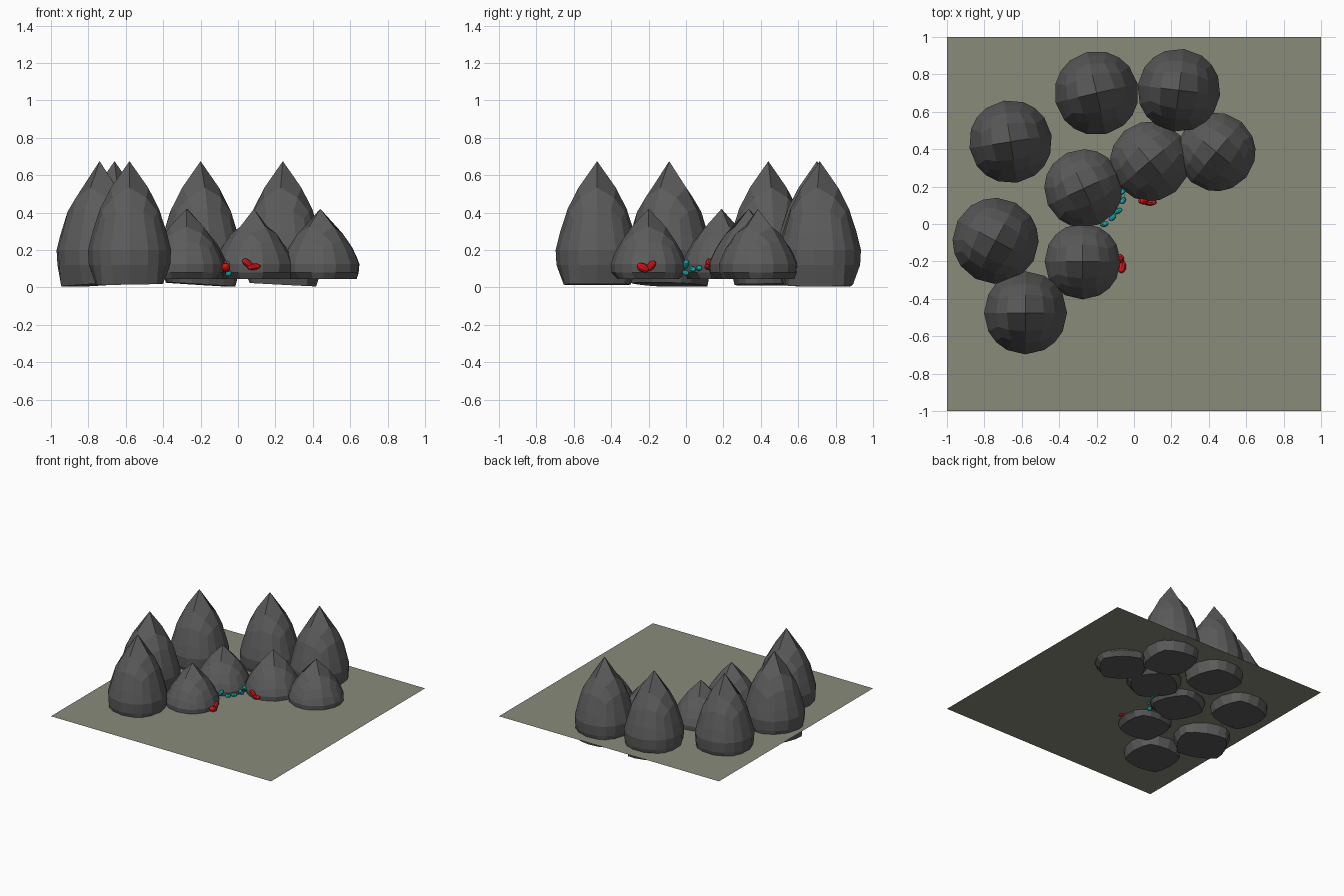
import bpy, bmesh, math
from mathutils import Vector

cube = bpy.data.objects.get("Cube")
if cube:
    bpy.data.objects.remove(cube, do_unlink=True)


def material(name, color):
    m = bpy.data.materials.new(name)
    m.use_nodes = True
    m.diffuse_color = (*color, 1)
    bsdf = next(n for n in m.node_tree.nodes if n.type == 'BSDF_PRINCIPLED')
    bsdf.inputs["Base Color"].default_value = (*color, 1)
    return m


STONE = material("dark grey stone", (0.105, 0.105, 0.105))
MOSS = material("dull green ground", (0.25, 0.26, 0.195))
RED = material("red", (0.75, 0.008, 0.008))
CYAN = material("cyan", (0.01, 0.5, 0.52))


def finish(name, bm, mat):
    mesh = bpy.data.meshes.new(name)
    bm.to_mesh(mesh)
    bm.free()
    mesh.materials.append(mat)
    ob = bpy.data.objects.new(name, mesh)
    bpy.context.collection.objects.link(ob)
    return ob


def interpolate(points, t):
    for (a, za), (b, zb) in zip(points, points[1:]):
        if t <= b:
            return za + (zb - za) * (t - a) / (b - a)
    return points[-1][1]


# Upper surface heights by relative radius, then waist, lower rim and base heights
TALL = ([(0, .675), (.36, .57), (.6, .47), (.8, .38), (.9, .29), (1, .2)], .12, .015)
LOW = ([(0, .42), (.36, .35), (.6, .28), (.8, .22), (.9, .18), (1, .125)], .08, .045)


def rock(name, x, y, radius, yaw, shape, slope):
    """Quad sphere drawn up to a peak, with a flat base."""
    upper, rim, base = shape
    bm = bmesh.new()
    bmesh.ops.create_cube(bm, size=2)
    bmesh.ops.subdivide_edges(bm, edges=bm.edges[:], cuts=3, use_grid_fill=True)
    for v in bm.verts:
        level = v.co.z
        n = v.co.normalized()
        flat = Vector((n.x, n.y))
        r = flat.length
        if level >= 0:
            z = interpolate(upper, r)
        elif level > -0.9:
            z = rim
            flat *= 0.98 / r
        else:
            z = base + slope * radius * n.x
            flat *= 1.14
        v.co = (flat.x * radius, flat.y * radius, z)
    ob = finish(name, bm, STONE)
    ob.location = (x, y, 0)
    ob.rotation_euler.z = math.radians(yaw)


# Ground sheet
bm = bmesh.new()
bmesh.ops.create_grid(bm, x_segments=1, y_segments=1, size=1)
finish("ground", bm, MOSS).location.z = 0.09

# Outer arc of tall rocks and inner arc of low rocks
tall = [(-.58, -.475, .222, 0, .02), (-.74, -.09, .23, -28, .07), (-.66, .44, .222, 9, .03),
        (-.2, .7, .225, 13, -.07), (.24, .715, .222, -7, -.06)]
low = [(-.275, -.2, .203, 0), (-.27, .19, .21, 25), (.085, .335, .213, 40), (.44, .385, .21, -40)]
for i, (x, y, r, yaw, slope) in enumerate(tall):
    rock(f"tall_rock_{i + 1}", x, y, r, yaw, TALL, slope)
for i, (x, y, r, yaw) in enumerate(low):
    rock(f"low_rock_{i + 1}", x, y, r, yaw, LOW, 0)


def pebble(name, start, end, radius, mat):
    """Rounded pebble stretched between two points."""
    a, b = Vector(start), Vector(end)
    bm = bmesh.new()
    bmesh.ops.create_uvsphere(bm, u_segments=10, v_segments=6, radius=radius)
    for v in bm.verts:
        v.co.z *= (b - a).length / 2 / radius
    ob = finish(name, bm, mat)
    ob.location = (a + b) / 2
    ob.rotation_euler = (b - a).to_track_quat('Z', 'Y').to_euler()


# Red pebbles beside two of the low rocks
reds = [((-.07, -.26, .12), (-.06, -.2, .09), .024), ((-.07, -.21, .09), (-.075, -.165, .14), .02),
        ((.025, .125, .15), (.075, .12, .11), .019), ((.05, .115, .105), (.12, .115, .115), .017)]
for i, (a, b, r) in enumerate(reds):
    pebble(f"red_pebble_{i + 1}", a, b, r, RED)

# Cyan pebbles strung around the foot of the middle low rock
cyans = [((-.175, -.005, .1), (-.14, .005, .15), .016), ((-.16, -.02, .08), (-.15, .015, .075), .016),
         ((-.13, .02, .1), (-.1, .05, .095), .015), ((-.105, .06, .1), (-.065, .08, .105), .015),
         ((-.07, .11, .13), (-.05, .14, .09), .015), ((-.06, .14, .07), (-.04, .17, .08), .016),
         ((-.07, .16, .14), (-.045, .2, .1), .016)]
for i, (a, b, r) in enumerate(cyans):
    pebble(f"cyan_pebble_{i + 1}", a, b, r, CYAN)
